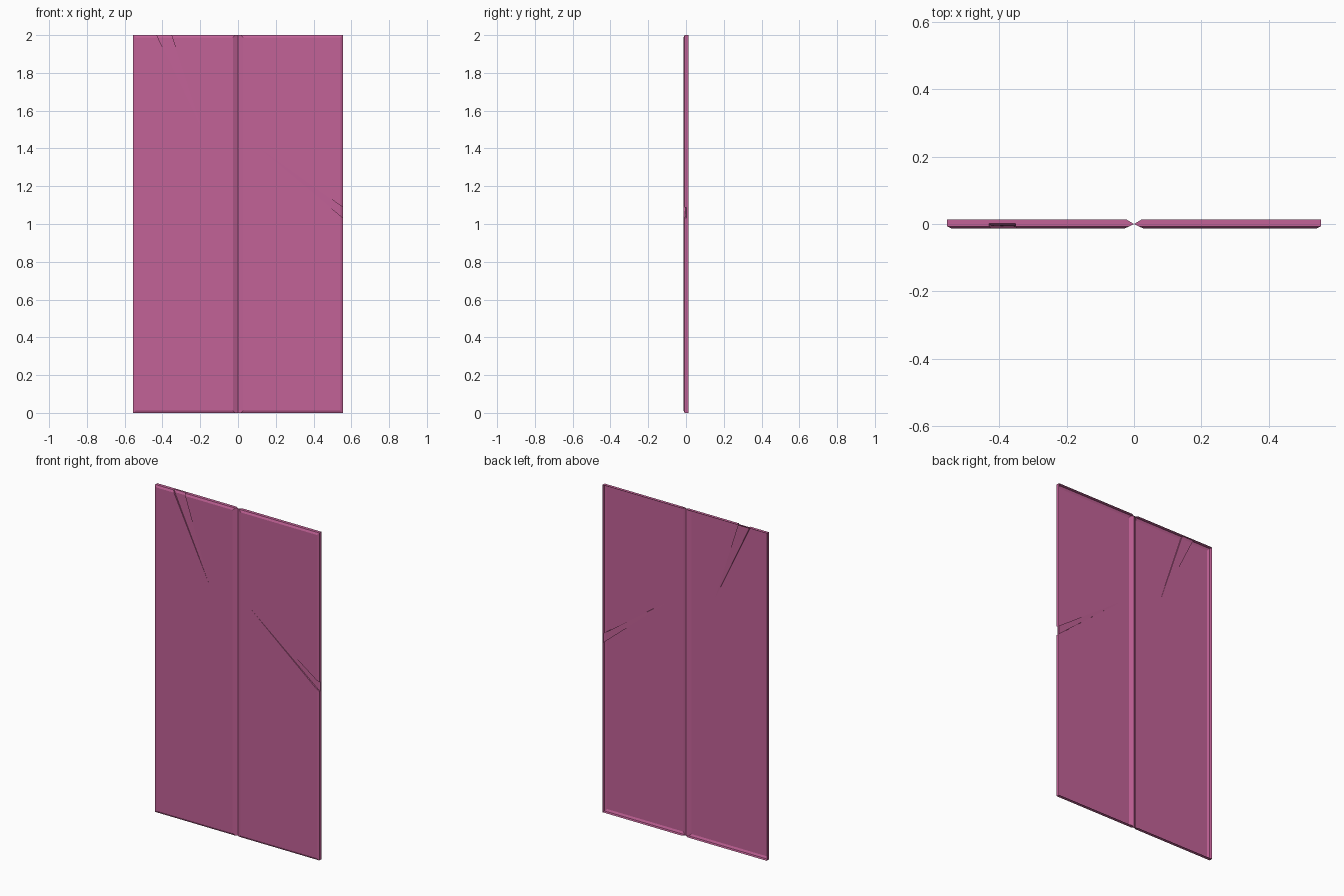
import bpy, bmesh
from mathutils import Vector

if "Cube" in bpy.data.objects:
    bpy.data.objects.remove(bpy.data.objects["Cube"])

W, H, T = 0.555, 2.0, 0.013      # panel width, height, half thickness
RIM, BEV, TAPER = 0.007, 0.013, 0.027

mat = bpy.data.materials.new("dusty magenta")
mat.diffuse_color = (0.54, 0.122, 0.31, 1)
mat.use_nodes = True
mat.node_tree.nodes["Principled BSDF"].inputs["Base Color"].default_value = mat.diffuse_color


def hull(name, pts):
    """Convex solid around the given points."""
    bm = bmesh.new()
    for p in pts:
        bm.verts.new(p)
    bmesh.ops.convex_hull(bm, input=bm.verts[:])
    bmesh.ops.dissolve_limit(bm, angle_limit=0.01, verts=bm.verts[:], edges=bm.edges[:])
    bmesh.ops.recalc_face_normals(bm, faces=bm.faces)
    me = bpy.data.meshes.new(name)
    bm.to_mesh(me)
    bm.free()
    ob = bpy.data.objects.new(name, me)
    bpy.context.collection.objects.link(ob)
    me.materials.append(mat)
    return ob


def panel_solid(name, s):
    """Tray shape: bevelled front, square back, knife edge on the centre line."""
    pts = []
    for z, zi in ((0, BEV), (H, H - BEV)):
        pts += [(0, 0, z), (s * W, T, z), (s * 0.022, T, z),
                (s * W, -RIM, z), (s * TAPER * RIM / T, -RIM, z),
                (s * (W - BEV), -T, zi), (s * TAPER, -T, zi)]
    return hull(name, pts)


def crack_cutters(tri):
    """Wedge deepening from the tip to the rim, plus the bevel at the rim."""
    tip, a, b = (Vector(p) for p in tri)

    def section(f, y):
        return [(q.x, d, q.y) for q in (tip + (a - tip) * f, tip + (b - tip) * f)
                for d in (y, -0.1)]
    main = [(tip.x, -T, tip.y), (tip.x, -0.1, tip.y)] + section(1.05, -0.0035)
    rim = section(0.975, -0.0042) + section(1.05, 0.014)
    return [hull("crack_cutter", main), hull("rim_cutter", rim)]


# The two panels: cut the crack groove, then open the back
cracks = {
    "left_panel": (-1, ((-0.185, 1.49), (-0.43, 2.0), (-0.352, 2.0))),
    "right_panel": (1, ((0.09, 1.42), (0.555, 1.088), (0.555, 1.033))),
}
for name, (s, tri) in cracks.items():
    body = panel_solid(name, s)
    cutters = crack_cutters(tri)
    for c in cutters:
        mod = body.modifiers.new("crack", 'BOOLEAN')
        mod.operation, mod.solver, mod.object = 'DIFFERENCE', 'EXACT', c
    dg = bpy.context.evaluated_depsgraph_get()
    me = bpy.data.meshes.new_from_object(body.evaluated_get(dg))
    body.modifiers.clear()
    body.data = me
    for c in cutters:
        bpy.data.objects.remove(c)
    bm = bmesh.new()
    bm.from_mesh(me)
    bm.normal_update()
    back = [f for f in bm.faces if f.normal.y > 0.3]
    bmesh.ops.delete(bm, geom=back, context='FACES')
    bm.to_mesh(me)
    bm.free()
